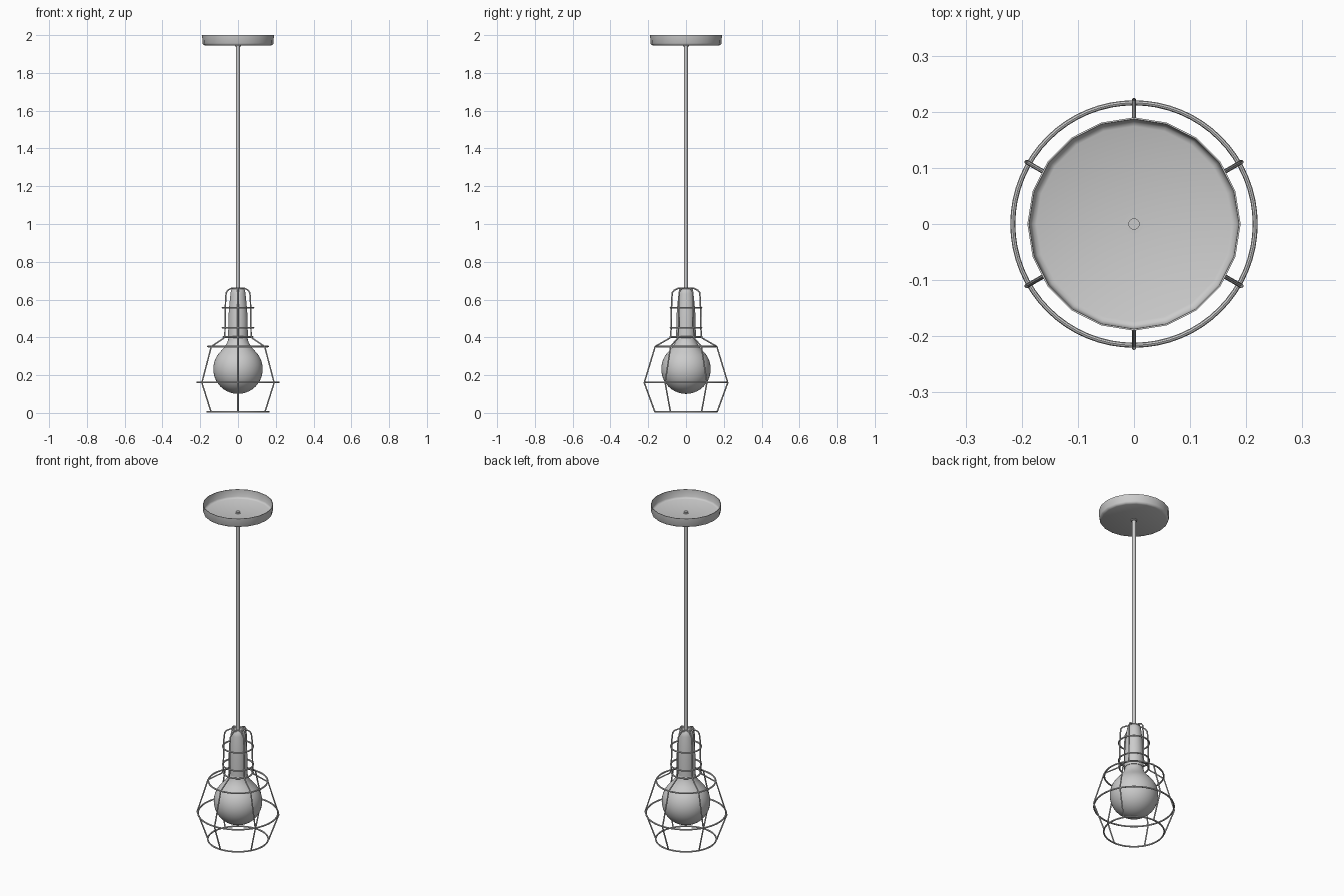
import bpy
import bmesh
from math import cos, sin, pi, radians, sqrt

cube = bpy.data.objects.get("Cube")
if cube:
    bpy.data.objects.remove(cube, do_unlink=True)

# Single grey finish
grey = bpy.data.materials.new("plain_grey")
grey.use_nodes = True
colour = (0.6, 0.6, 0.6, 1)
grey.diffuse_color = colour
grey.node_tree.nodes["Principled BSDF"].inputs["Base Color"].default_value = colour


def finish(obj, angle=40):
    obj.data.materials.append(grey)
    bpy.ops.object.select_all(action="DESELECT")
    obj.select_set(True)
    bpy.context.view_layer.objects.active = obj
    bpy.ops.object.shade_smooth_by_angle(angle=radians(angle))
    return obj


def lathe(name, profile, sides, closed=False):
    """Spin (radius, height) points about z; zero radius makes a pole."""
    bm = bmesh.new()
    rings = []
    for r, z in profile:
        if r == 0:
            rings.append([bm.verts.new((0, 0, z))] * sides)
        else:
            rings.append([bm.verts.new((r * cos(2 * pi * i / sides),
                                        r * sin(2 * pi * i / sides), z))
                          for i in range(sides)])
    pairs = list(zip(rings, rings[1:]))
    if closed:
        pairs.append((rings[-1], rings[0]))
    for a, b in pairs:
        for i in range(sides):
            j = (i + 1) % sides
            corners = dict.fromkeys((a[i], a[j], b[j], b[i]))
            bm.faces.new(list(corners))
    bmesh.ops.recalc_face_normals(bm, faces=bm.faces[:])
    mesh = bpy.data.meshes.new(name)
    bm.to_mesh(mesh)
    bm.free()
    obj = bpy.data.objects.new(name, mesh)
    bpy.context.collection.objects.link(obj)
    return finish(obj)


def wire(name, points, radius):
    curve = bpy.data.curves.new(name, "CURVE")
    curve.dimensions = "3D"
    curve.bevel_depth = radius
    curve.bevel_resolution = 2
    curve.use_fill_caps = True
    spline = curve.splines.new("POLY")
    spline.points.add(len(points) - 1)
    for p, co in zip(spline.points, points):
        p.co = (*co, 1)
    obj = bpy.data.objects.new(name, curve)
    bpy.context.collection.objects.link(obj)
    bpy.ops.object.select_all(action="DESELECT")
    obj.select_set(True)
    bpy.context.view_layer.objects.active = obj
    bpy.ops.object.convert(target="MESH")
    return finish(bpy.context.object)


# Ceiling canopy: shallow dish, open at the top
lathe("canopy", [(0, 1.945), (0.175, 1.945), (0.184, 1.949), (0.188, 1.957),
                 (0.19, 2.0), (0.187, 2.0), (0.185, 1.959), (0.181, 1.952),
                 (0.174, 1.949), (0, 1.949)], 20)
lathe("canopy_bushing", [(0, 1.94), (0.017, 1.94), (0.017, 1.951), (0, 1.951)], 24)

# Hanging rod
lathe("rod", [(0, 0.655), (0.01, 0.655), (0.01, 1.957), (0, 1.957)], 20)

# Lamp holder
lathe("socket", [(0, 0.66), (0.03, 0.66), (0.036, 0.652), (0.04, 0.63),
                 (0.047, 0.56), (0.051, 0.5), (0.052, 0.4), (0, 0.4)], 32)

# Globe bulb with its neck blending into the sphere
R, CENTRE = 0.131, 0.232
globe = [(R * sin(pi * i / 20), CENTRE - R * cos(pi * i / 20)) for i in range(16)]
globe[0] = (0, CENTRE - R)
lathe("bulb", globe + [(0.073, 0.347), (0.058, 0.37), (0.05, 0.395), (0.047, 0.42), (0, 0.42)], 40)

# Cage: six bent uprights
upright = [(0.02, 0.66), (0.04, 0.66), (0.062, 0.65), (0.072, 0.637), (0.076, 0.6),
           (0.08, 0.41), (0.086, 0.396), (0.163, 0.352), (0.221, 0.16), (0.165, 0.006)]
for k in range(6):
    a = radians(30 + 60 * k)
    wire(f"cage_upright_{k + 1}", [(r * cos(a), r * sin(a), z) for r, z in upright], 0.004)

# Cage: horizontal hoops
for k, (r, z) in enumerate([(0.03, 0.66), (0.082, 0.557), (0.082, 0.45), (0.078, 0.402),
                            (0.16, 0.352), (0.216, 0.162), (0.163, 0.006)]):
    t = 0.0045
    section = [(r + t * cos(pi * i / 4), z + t * sin(pi * i / 4)) for i in range(8)]
    lathe(f"cage_hoop_{k + 1}", section, 64, closed=True)
